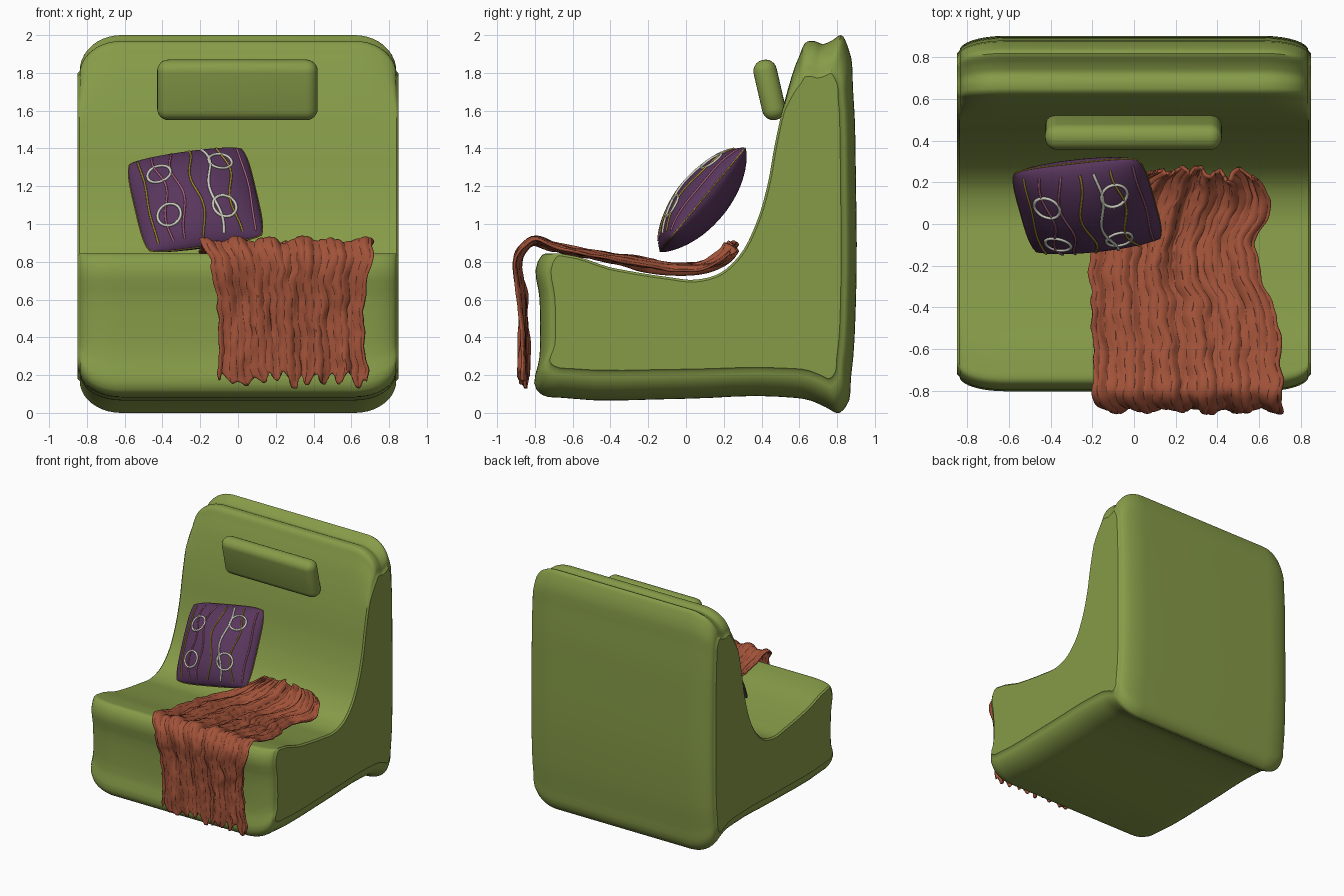
import bpy, bmesh, math
from mathutils import Vector, Matrix, noise

if "Cube" in bpy.data.objects:
    bpy.data.objects.remove(bpy.data.objects["Cube"], do_unlink=True)


def material(name, rgb):
    m = bpy.data.materials.new(name)
    m.use_nodes = True
    m.diffuse_color = (*rgb, 1)
    m.node_tree.nodes["Principled BSDF"].inputs["Base Color"].default_value = (*rgb, 1)
    return m


green = material("olive green", (0.24, 0.33, 0.065))
purple = material("plum purple", (0.1, 0.037, 0.11))
rust = material("rust red", (0.36, 0.085, 0.04))
dark = material("dark stitch", (0.09, 0.025, 0.015))
gold = material("gold thread", (0.36, 0.26, 0.03))
white = material("cream thread", (0.6, 0.6, 0.52))
pink = material("pink thread", (0.38, 0.12, 0.2))


def finish(name, bm, mats, angle=50):
    me = bpy.data.meshes.new(name)
    bm.to_mesh(me)
    bm.free()
    ob = bpy.data.objects.new(name, me)
    bpy.context.collection.objects.link(ob)
    for m in mats:
        me.materials.append(m)
    bpy.ops.object.select_all(action="DESELECT")
    ob.select_set(True)
    bpy.context.view_layer.objects.active = ob
    bpy.ops.object.shade_smooth_by_angle(angle=math.radians(angle))
    return ob


def spline(points, steps, closed=False):
    """Smooth path through the points, spaced by chord length."""
    p = [Vector(q) for q in points]
    n = len(p)

    def slope(i):
        if not closed and i in (0, n - 1):
            k = max(i, 1)
            return (p[k] - p[k - 1]) / (p[k] - p[k - 1]).length
        a, b = p[i] - p[i - 1], p[(i + 1) % n] - p[i]
        la, lb = a.length, b.length
        return (a / la * lb + b / lb * la) / (la + lb)

    out = []
    for i in range(n if closed else n - 1):
        j = (i + 1) % n
        d = (p[j] - p[i]).length
        for k in range(steps):
            t = k / steps
            h = t * t * (3 - 2 * t)
            out.append(p[i] * (1 - h) + p[j] * h
                       + slope(i) * d * t * (1 - t) ** 2 - slope(j) * d * t * t * (1 - t))
    if not closed:
        out.append(p[-1])
    return out


def add_grid(bm, nu, nv, func):
    """Surface from func(u, v) with u and v in 0..1; returns faces by (column, row)."""
    vs = [[bm.verts.new(func(i / nu, j / nv)) for j in range(nv + 1)] for i in range(nu + 1)]
    return {(i, j): bm.faces.new((vs[i][j], vs[i + 1][j], vs[i + 1][j + 1], vs[i][j + 1]))
            for i in range(nu) for j in range(nv)}


# Chair body: side profile (y, z) lofted across x with rounded ends
profile = spline([
    (-.79, .12), (-.76, .095), (-.66, .08), (0, .075), (.5, .085), (.66, .065), (.74, .03),
    (.81, .0), (.845, .03), (.875, .2), (.9, .6), (.9, 1.2), (.885, 1.7), (.86, 1.93),
    (.82, 2), (.77, 1.97), (.725, 1.953), (.68, 1.968), (.64, 1.965), (.6, 1.89),
    (.53, 1.68), (.47, 1.42), (.43, 1.2), (.37, 1), (.28, .83), (.18, .74), (.05, .705),
    (-.1, .72), (-.4, .77), (-.69, .838), (-.755, .84), (-.785, .8), (-.775, .6), (-.775, .3),
], 4, closed=True)
HALF, ROUND, CHAMFER = 0.85, 0.22, 0.012


def rounded(q, d):
    """Pull the outer rim of the profile inwards by the rounding amount d."""
    y, z = q
    top, low = max(0, z - 1.6) / .4, max(0, .5 - z) / .5
    front, back = max(0, min(1, (-y - .4) / .35)), max(0, (y - .6) / .3)
    return y + d * (.07 * front - .07 * back), z + d * (.17 * low - .19 * top)


stations = []
for k in range(11):
    t = k / 10 * math.pi / 2
    stations.append((HALF - CHAMFER - ROUND * (1 - math.sin(t)), 1 - math.cos(t)))
stations = [(-x, d) for x, d in reversed(stations)] + stations
bm = bmesh.new()
rings = [[bm.verts.new((x, *rounded(q, d))) for q in profile] for x, d in stations]
for a, b in zip(rings, rings[1:]):
    for i in range(len(a)):
        j = (i + 1) % len(a)
        bm.faces.new((a[i], a[j], b[j], b[i]))
caps = [bm.faces.new(rings[0]), bm.faces.new(rings[-1])]
bmesh.ops.recalc_face_normals(bm, faces=bm.faces[:])
bmesh.ops.inset_region(bm, faces=caps, thickness=CHAMFER, depth=CHAMFER)
finish("chair_body", bm, [green], 40)

# Headrest pad: rounded block leaning forward
bm = bmesh.new()
bmesh.ops.create_cube(bm, size=1, matrix=Matrix.Diagonal((.85, .125, .325, 1)))
bmesh.ops.bevel(bm, geom=bm.edges[:], offset=.06, segments=6, profile=.5, affect="EDGES")
headrest = finish("headrest_pad", bm, [green])
headrest.location = (-.003, .442, 1.71)
headrest.rotation_euler.x = math.radians(13)

# Cushion: two domed sides sharing a rim, in a tilted frame
centre = Vector((-.225, .088, 1.128))
U = Vector((.985, .108, .138)).normalized()
V = Vector((-.177, .628, .757)).normalized()
N = U.cross(V)
SIZE = .325


def cushion_point(a, b, side=1, lift=0):
    corner = 1 - .075 * (a * b) ** 4
    puff = max(0, (1 - a * a) * (1 - b * b)) ** .6
    return centre + (U * a + V * b) * SIZE * corner + N * side * (.135 * puff + lift)


def spread(t):
    return math.sin((t - .5) * math.pi)


bm = bmesh.new()
for side in (1, -1):
    add_grid(bm, 28, 28, lambda u, v: cushion_point(spread(u), spread(v), side))
bmesh.ops.remove_doubles(bm, verts=bm.verts[:], dist=.0002)
bmesh.ops.recalc_face_normals(bm, faces=bm.faces[:])
finish("cushion", bm, [purple], 80)


def thread(name, points, radius, mat, cyclic=False):
    cu = bpy.data.curves.new(name, "CURVE")
    cu.dimensions = "3D"
    cu.bevel_depth = radius
    cu.bevel_resolution = 1
    sp = cu.splines.new("POLY")
    sp.points.add(len(points) - 1)
    for p, q in zip(sp.points, points):
        p.co = (*q, 1)
    sp.use_cyclic_u = cyclic
    cu.materials.append(mat)
    bpy.context.collection.objects.link(bpy.data.objects.new(name, cu))


# Wavy embroidered stripes
stripes = [(-.8, gold), (-.53, pink), (-.28, pink), (0, gold), (.27, white), (.57, gold), (.87, pink)]
for k, (a, mat) in enumerate(stripes):
    wave = .015 if k in (0, 6) else .06
    pts = [cushion_point(a + wave * math.sin(b * 5 + k * 1.3), b, lift=.002)
           for b in (-.9 + 1.8 * i / 40 for i in range(41))]
    thread(f"cushion_stripe_{k + 1}", pts, .008 if mat is white else .006, mat)

# Embroidered rings
for k, (a, b) in enumerate([(-.53, .4), (.5, .5), (-.52, -.47), (.4, -.47)]):
    pts = [cushion_point(a + .19 * math.cos(t), b + .19 * math.sin(t), lift=.002)
           for t in (i * math.tau / 28 for i in range(28))]
    thread(f"cushion_ring_{k + 1}", pts, .008, white, True)

# Piping around the rim
rim = []
for turn in range(4):
    for i in range(16):
        a, b = -1 + i / 8, 1
        for _ in range(turn):
            a, b = b, -a
        rim.append(cushion_point(a, b))
thread("cushion_piping", rim, .004, gold, True)

# Throw blanket: path of (y, z, left edge x, right edge x) from seat back to front hem
drape = spline([
    (.26, .91, .1, .5), (.2, .83, -.02, .6), (.1, .785, -.12, .66), (-.1, .775, -.2, .59),
    (-.3, .805, -.21, .62), (-.5, .845, -.2, .7), (-.7, .89, -.19, .71), (-.81, .915, -.2, .715),
    (-.862, .87, -.18, .71), (-.868, .6, -.11, .67), (-.862, .4, -.1, .67), (-.86, .13, -.09, .69),
], 12)
lengths = [0]
for p, q in zip(drape, drape[1:]):
    lengths.append(lengths[-1] + (q.xy - p.xy).length)
COLS, ROWS, RIB = 126, 120, 6


def drape_at(s):
    target = min(max(s, 0), 1) * lengths[-1]
    i = next((k for k in range(len(drape) - 2) if lengths[k + 1] >= target), len(drape) - 2)
    t = (target - lengths[i]) / (lengths[i + 1] - lengths[i])
    return drape[i].lerp(drape[i + 1], t), (drape[i + 1].xy - drape[i].xy).normalized()


def blanket_point(u, v):
    # ragged hem and uneven back edge
    hem = .022 + .05 * noise.noise((u * 11, 3, 0)) + .012 * math.sin(u * 60)
    back = .05 * (u - .35) ** 2 + .02 * noise.noise((u * 9, 8, 0)) + .01
    s = back + v * (1 - back - max(0, hem))
    p, tangent = drape_at(s)
    y, z, xl, xr = p
    # lengthwise folds, deeper where the cloth bunches at the back
    bunch = max(0, 1 - s / .35)
    fold = .012 * math.sin(u * 34 + 2 * math.sin(s * 5))
    fold += (.022 + .035 * bunch) * noise.noise((u * 7 + s * 2, s * 5, 1))
    fold += .012 * noise.noise((u * 22, s * 14, 5))
    fold -= .05 * math.exp(-((u - .5) / .045) ** 2) * max(0, min(1, (.45 - s) * 4))
    if round(u * COLS) % RIB in (3, 4):
        fold -= .004
    fold = max(-.04, min(.04, fold))
    edge = .03 * noise.noise((u * 2, s * 13, 9)) + .012 * noise.noise((u * 9, s * 30, 2))
    return xl + (xr - xl) * u + edge, y + tangent.y * fold, z - tangent.x * fold


bm = bmesh.new()
cells = add_grid(bm, COLS, ROWS, blanket_point)
for (i, j), f in cells.items():
    if i % RIB == 3 and (j + i // RIB * 2) % 5 < 3:
        f.material_index = 1
bmesh.ops.recalc_face_normals(bm, faces=bm.faces[:])
blanket = finish("throw_blanket", bm, [rust, dark], 60)
shell = blanket.modifiers.new("thickness", "SOLIDIFY")
shell.thickness = .014
shell.offset = 0
